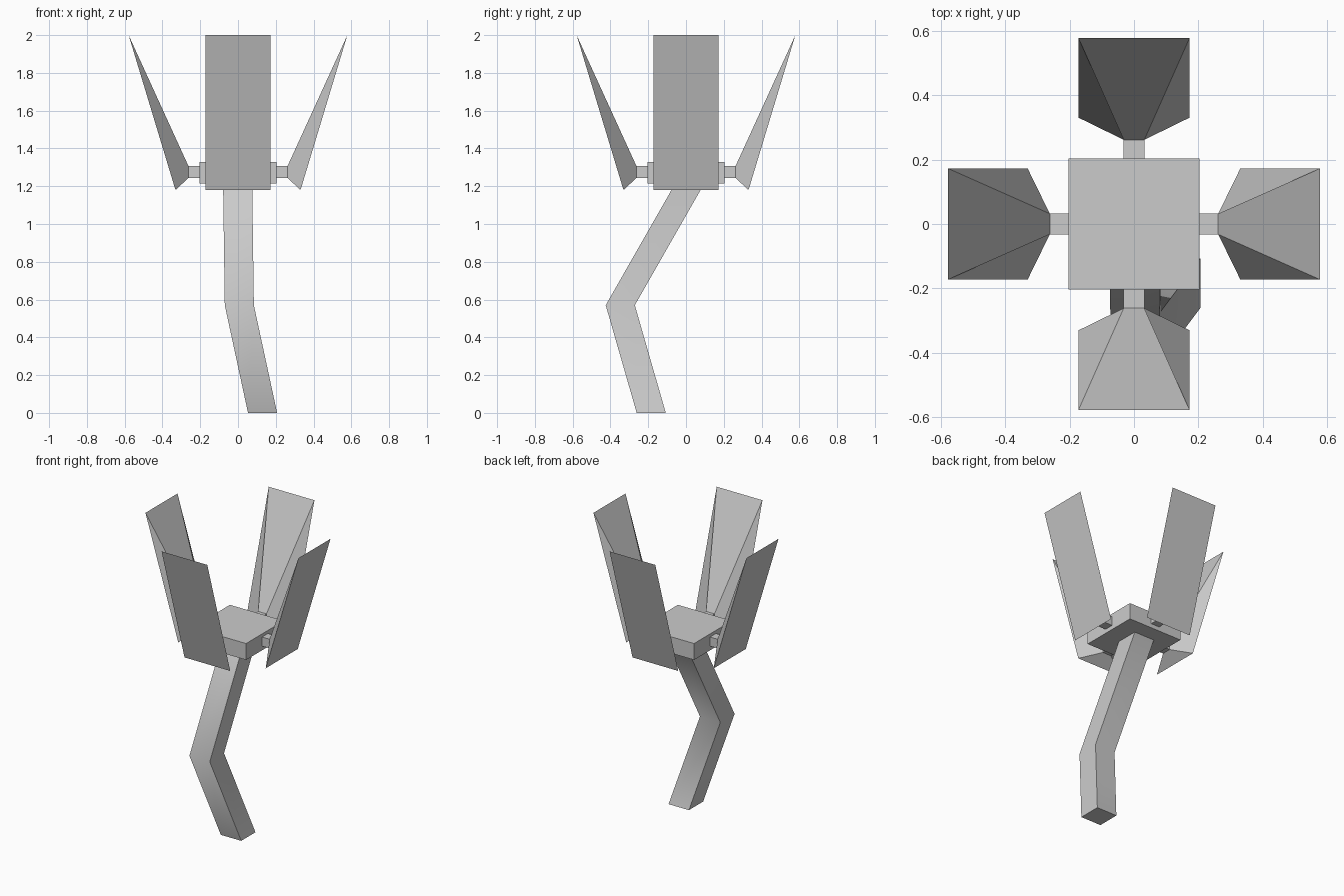
import bpy, bmesh
from math import pi, radians
from mathutils import Matrix

if "Cube" in bpy.data.objects:
    bpy.data.objects.remove(bpy.data.objects["Cube"])


def loft(name, rings, turn=0.0):
    """Closed solid skinned through a list of four-point rings."""
    bm = bmesh.new()
    loops = [[bm.verts.new(p) for p in ring] for ring in rings]
    for a, b in zip(loops, loops[1:]):
        for i in range(4):
            j = (i + 1) % 4
            bm.faces.new((a[i], a[j], b[j], b[i]))
    bm.faces.new(loops[0])
    bm.faces.new(loops[-1])
    bm.transform(Matrix.Rotation(turn, 4, 'Z'))
    bmesh.ops.recalc_face_normals(bm, faces=bm.faces)
    mesh = bpy.data.meshes.new(name)
    bm.to_mesh(mesh)
    bm.free()
    obj = bpy.data.objects.new(name, mesh)
    bpy.context.collection.objects.link(obj)
    return obj


def flat_ring(x, y, z, h):
    """Horizontal square, half width h."""
    return [(x - h, y - h, z), (x + h, y - h, z), (x + h, y + h, z), (x - h, y + h, z)]


def side_ring(x_low, x_high, h, z_low, z_high):
    """Quad facing +x, leaning from x_low at its foot to x_high at its top."""
    return [(x_low, -h, z_low), (x_low, h, z_low), (x_high, h, z_high), (x_high, -h, z_high)]


# Central hub
loft("hub", [flat_ring(0, 0, 1.215, 0.204), flat_ring(0, 0, 1.327, 0.204)])

# Bent stem, smooth across the bend with sharp corners
stem = loft("stem", [flat_ring(0.13, -0.184, 0, 0.077),
                     flat_ring(0.007, -0.348, 0.57, 0.077),
                     flat_ring(-0.002, 0.02, 1.215, 0.077)])
bpy.context.view_layer.objects.active = stem
stem.select_set(True)
bpy.ops.object.shade_smooth_by_angle(angle=radians(55))

# Four petals, each on a short connector
for i, side in enumerate(("right", "back", "left", "front")):
    turn = i * pi / 2
    root = side_ring(0.262, 0.262, 0.032, 1.244, 1.306)
    loft(side + "_connector", [side_ring(0.204, 0.204, 0.032, 1.244, 1.306), root], turn)
    loft(side + "_petal", [root, side_ring(0.331, 0.579, 0.173, 1.18, 2.0)], turn)
